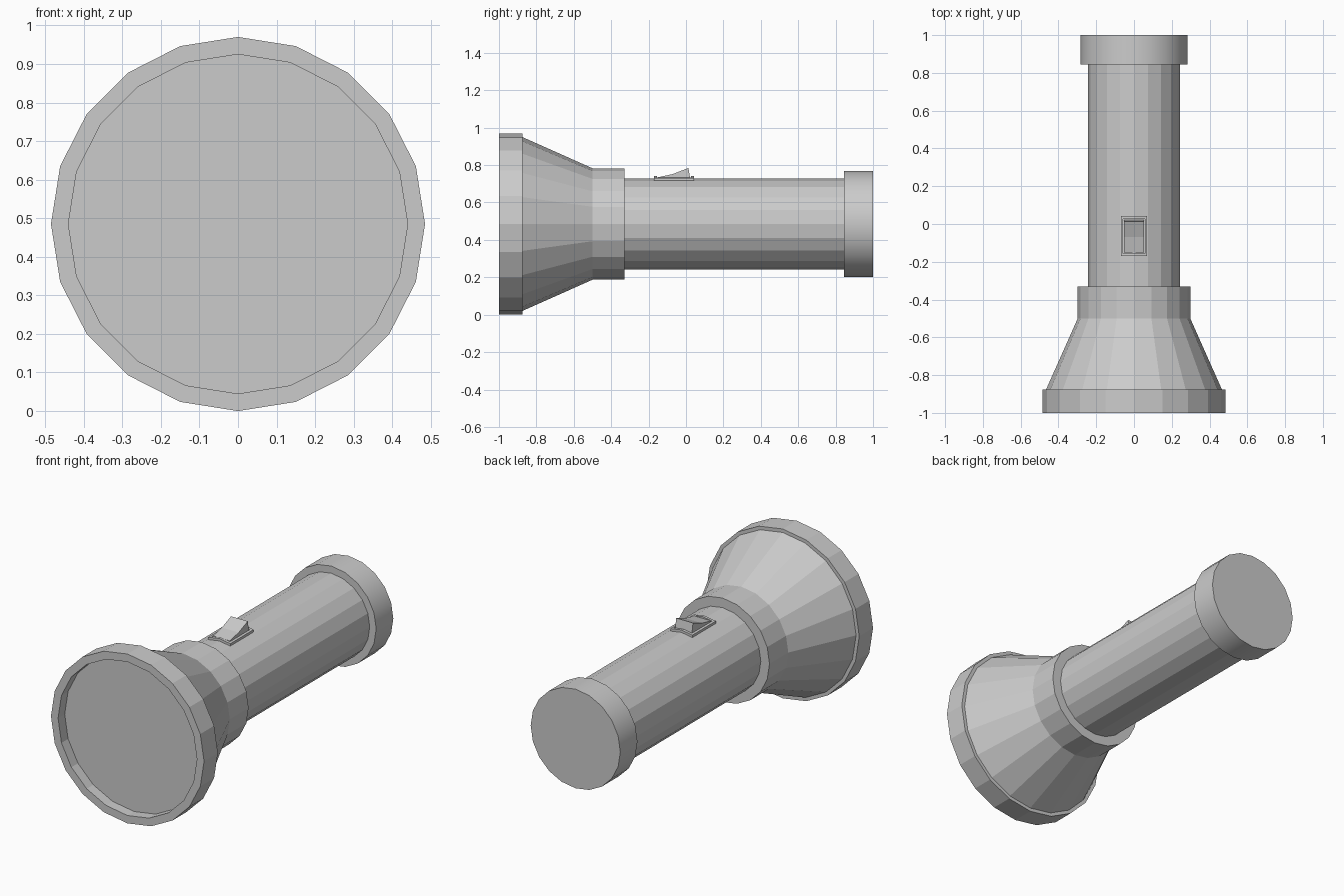
import bpy, bmesh, math

if "Cube" in bpy.data.objects:
    bpy.data.objects.remove(bpy.data.objects["Cube"])

CZ = 0.485   # height of the torch axis
SIDES = 20


def finish(name, bm):
    bmesh.ops.recalc_face_normals(bm, faces=bm.faces[:])
    me = bpy.data.meshes.new(name)
    bm.to_mesh(me)
    bm.free()
    ob = bpy.data.objects.new(name, me)
    bpy.context.collection.objects.link(ob)
    return ob


def lathe(name, profile):
    """Turn (radius, y) points around the torch axis, closing both ends."""
    bm = bmesh.new()
    rings = []
    for r, y in profile:
        rings.append([bm.verts.new((r * math.sin(2 * math.pi * k / SIDES), y,
                                    CZ + r * math.cos(2 * math.pi * k / SIDES)))
                      for k in range(SIDES)])
    for a, b in zip(rings, rings[1:]):
        for k in range(SIDES):
            n = (k + 1) % SIDES
            bm.faces.new((a[k], a[n], b[n], b[k]))
    bm.faces.new(rings[0])
    bm.faces.new(rings[-1])
    return finish(name, bm)


def prism(name, points, to_3d, lo, hi):
    """Extrude a 2D outline between lo and hi."""
    bm = bmesh.new()
    a = [bm.verts.new(to_3d(p, lo)) for p in points]
    b = [bm.verts.new(to_3d(p, hi)) for p in points]
    bm.faces.new(a)
    bm.faces.new(b)
    for i in range(len(points)):
        j = (i + 1) % len(points)
        bm.faces.new((a[i], a[j], b[j], b[i]))
    return finish(name, bm)


# Head: recessed lens, rim, flared cone and collar
lathe("lamp_head", [(0.44, -0.94), (0.44, -1.0), (0.485, -1.0), (0.485, -0.875),
                    (0.465, -0.875), (0.298, -0.5), (0.298, -0.33), (0.24, -0.33)])

# Handle tube
lathe("handle", [(0.243, -0.335), (0.243, 0.85)])

# End cap
cap = lathe("end_cap", [(0.284, 0.845), (0.284, 1.0)])
bpy.context.view_layer.objects.active = cap
cap.select_set(True)
bpy.ops.object.shade_smooth_by_angle(angle=math.radians(30))


# Switch frame, following the slope of the handle facets
def top(x):
    return 0.742 - 0.16 * abs(x)


def along_y(p, y):
    return (p[0], y, p[1])


for label, y0, y1 in (("front", -0.17, -0.155), ("back", 0.027, 0.042)):
    xs = (-0.07, 0.0, 0.07)
    outline = [(x, top(x)) for x in xs] + [(x, top(x) - 0.025) for x in reversed(xs)]
    prism("switch_frame_" + label, outline, along_y, y0, y1)
for label, s in (("left", -1), ("right", 1)):
    outline = [(s * 0.057, top(0.057)), (s * 0.07, top(0.07)),
               (s * 0.07, top(0.07) - 0.025), (s * 0.057, top(0.057) - 0.025)]
    prism("switch_frame_" + label, outline, along_y, -0.155, 0.027)

# Slanted switch button
prism("switch_button", [(-0.15, 0.71), (-0.15, 0.735), (-0.07, 0.752),
                        (0.013, 0.785), (0.021, 0.735), (0.021, 0.71)],
      lambda p, x: (x, p[0], p[1]), -0.053, 0.053)
